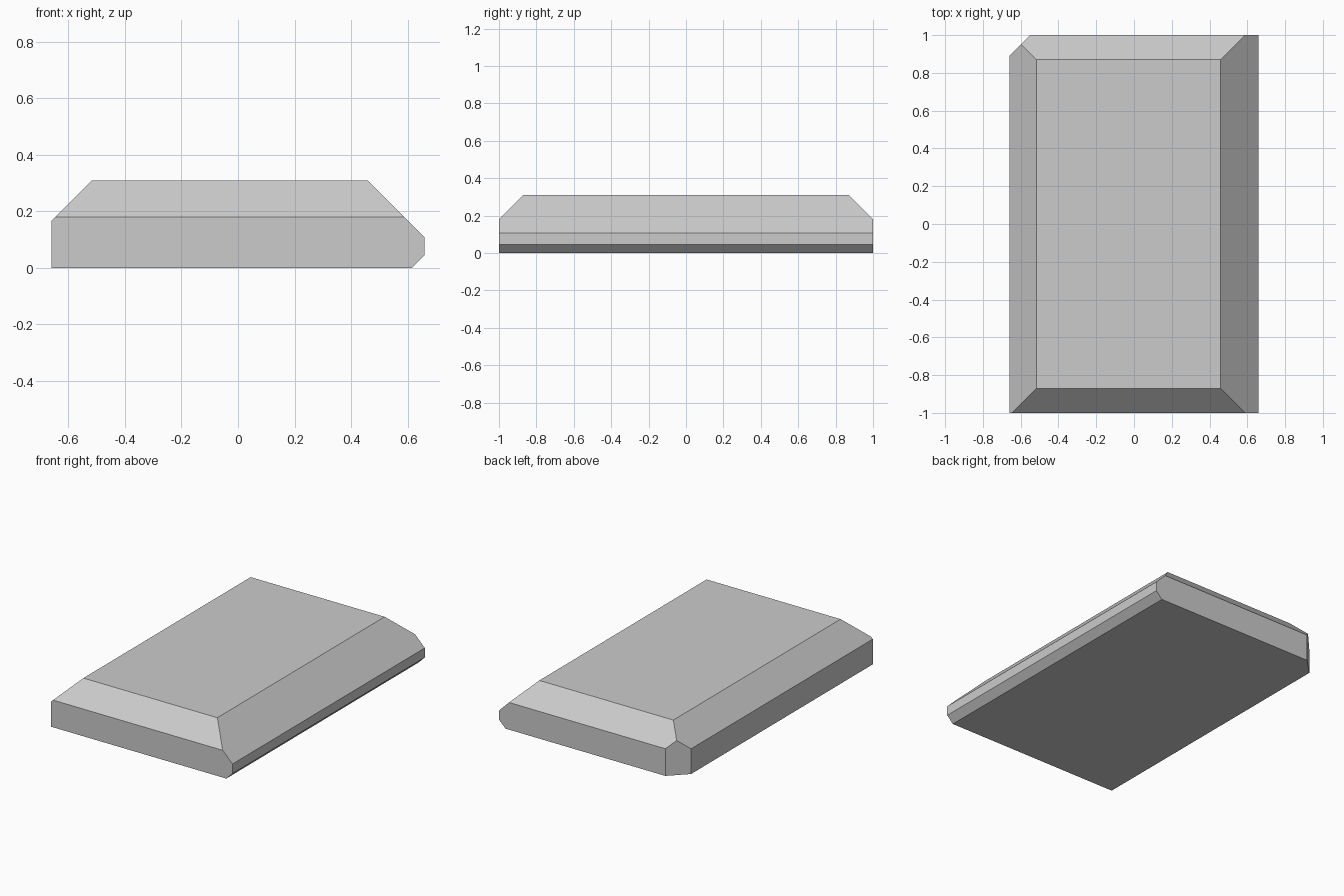
import bpy, bmesh
from mathutils import Vector

if "Cube" in bpy.data.objects:
    bpy.data.objects.remove(bpy.data.objects["Cube"])

# Cross-section seen from the front (x, z), with its unequal side chamfers
PROFILE = [(-0.66, 0), (0.615, 0), (0.66, 0.045), (0.66, 0.108),
           (0.459, 0.309), (-0.517, 0.309), (-0.66, 0.166)]

bm = bmesh.new()

# Extrude the section along the length
face = bm.faces.new([bm.verts.new((x, -1, z)) for x, z in PROFILE])
ext = bmesh.ops.extrude_face_region(bm, geom=[face])
bmesh.ops.translate(bm, vec=(0, 2, 0),
                    verts=[g for g in ext["geom"] if isinstance(g, bmesh.types.BMVert)])


def chamfer(point, normal):
    """Slice off everything on the normal side and cap the cut."""
    cut = bmesh.ops.bisect_plane(bm, geom=bm.verts[:] + bm.edges[:] + bm.faces[:],
                                 plane_co=Vector(point), plane_no=Vector(normal).normalized(),
                                 clear_outer=True)
    edges = [g for g in cut["geom_cut"] if isinstance(g, bmesh.types.BMEdge)]
    bmesh.ops.edgeloop_fill(bm, edges=edges)


# Front and back top chamfers
for s in (-1, 1):
    chamfer((0, s, 0.179), (0, s, 1))
# Vertical back-left corner chamfer
chamfer((-0.66, 0.89, 0), (-1, 1, 0))

bmesh.ops.recalc_face_normals(bm, faces=bm.faces)
mesh = bpy.data.meshes.new("chamfered_slab")
bm.to_mesh(mesh)
bm.free()
bpy.context.collection.objects.link(bpy.data.objects.new("chamfered_slab", mesh))
